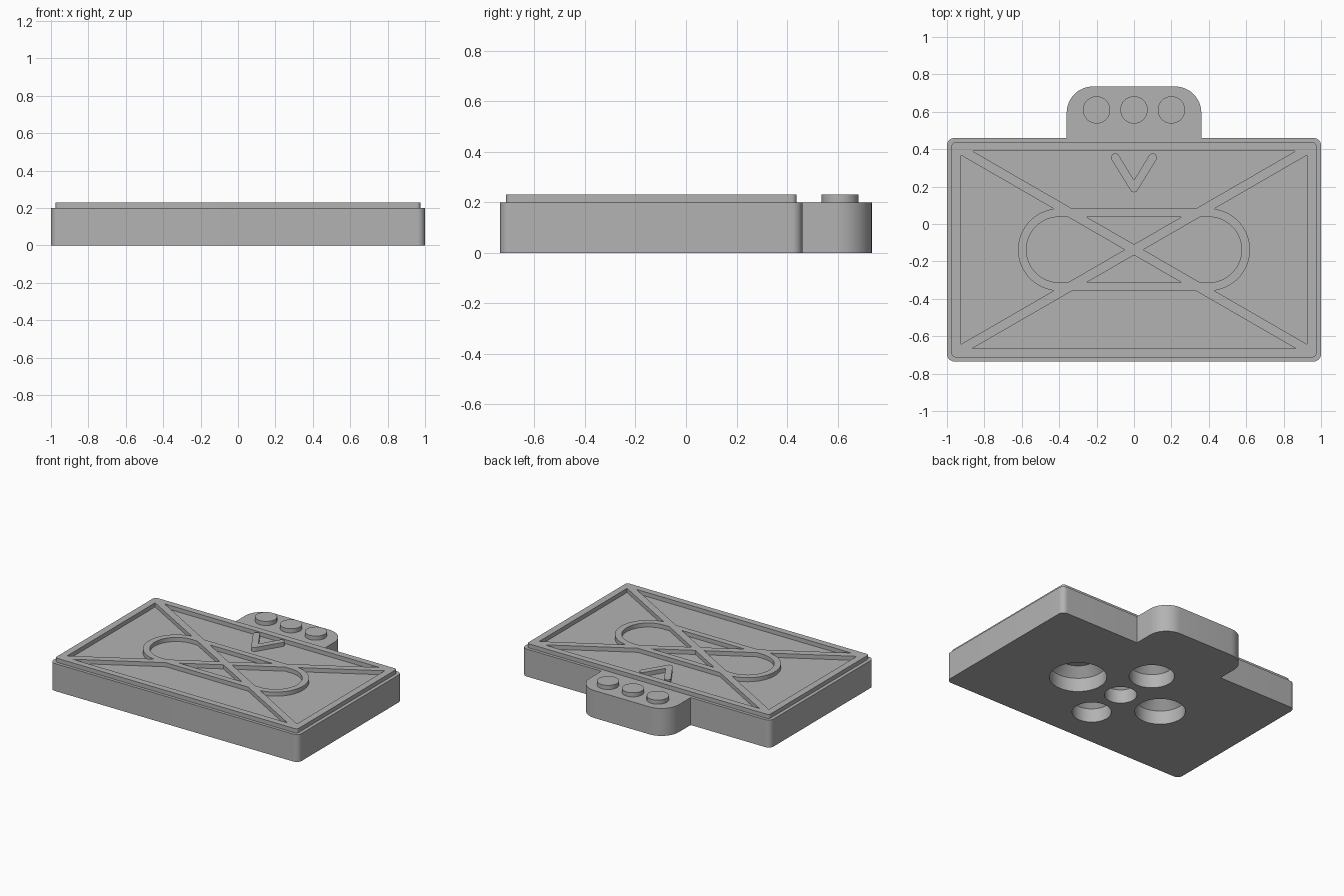
import bpy, bmesh, math
from mathutils import Vector

cube = bpy.data.objects.get("Cube")
if cube:
    bpy.data.objects.remove(cube, do_unlink=True)

grey = bpy.data.materials.new("plain grey")
grey.use_nodes = True
grey.diffuse_color = (0.45, 0.45, 0.45, 1)
grey.node_tree.nodes["Principled BSDF"].inputs["Base Color"].default_value = grey.diffuse_color

MID = -0.1375      # y of the pattern centre
TOP = 0.2          # top of the block
RIB_TOP = 0.23     # top of the raised parts


def rounded(corners, radii, seg=12):
    """Counter-clockwise outline with an arc at each convex corner."""
    out = []
    n = len(corners)
    for i, r in enumerate(radii):
        p = Vector(corners[i])
        a = (Vector(corners[i - 1]) - p).normalized()
        b = (Vector(corners[(i + 1) % n]) - p).normalized()
        if r == 0:
            out.append(p)
            continue
        half = a.angle(b) / 2
        centre = p + (a + b).normalized() * r / math.sin(half)
        start = p + a * r / math.tan(half) - centre
        turn = math.pi - 2 * half
        for k in range(seg + 1):
            t = turn * k / seg
            c, s = math.cos(t), math.sin(t)
            out.append(centre + Vector((start.x * c - start.y * s,
                                        start.x * s + start.y * c)))
    return out


def box_outline(w, h, r, seg=12):
    pts = [(-w, MID - h), (w, MID - h), (w, MID + h), (-w, MID + h)]
    return rounded(pts, [r] * 4, seg)


def finish(name, bm):
    bmesh.ops.remove_doubles(bm, verts=bm.verts, dist=1e-5)
    bmesh.ops.recalc_face_normals(bm, faces=bm.faces)
    mesh = bpy.data.meshes.new(name)
    bm.to_mesh(mesh)
    bm.free()
    mesh.materials.append(grey)
    obj = bpy.data.objects.new(name, mesh)
    bpy.context.collection.objects.link(obj)
    return obj


def prism(name, outline, z0, z1):
    bm = bmesh.new()
    low = [bm.verts.new((p[0], p[1], z0)) for p in outline]
    high = [bm.verts.new((p[0], p[1], z1)) for p in outline]
    bm.faces.new(low[::-1])
    bm.faces.new(high)
    for i in range(len(low)):
        bm.faces.new((low[i - 1], low[i], high[i], high[i - 1]))
    return finish(name, bm)


def ring(name, outer, inner, z0, z1):
    bm = bmesh.new()
    loops = [[bm.verts.new((p.x, p.y, z)) for p in pts]
             for pts, z in ((outer, z0), (outer, z1), (inner, z1), (inner, z0))]
    for j in range(4):
        a, b = loops[j], loops[(j + 1) % 4]
        for i in range(len(a)):
            bm.faces.new((a[i - 1], a[i], b[i], b[i - 1]))
    return finish(name, bm)


def bar(name, a, b, half, round_ends=False):
    """Straight rib from a to b, with square or round ends."""
    a, b = Vector(a), Vector(b)
    d = (b - a).normalized() * half
    s = Vector((-d.y, d.x))
    if round_ends:
        a, b = a - d, b + d
    pts = [a - s, b - s, b + s, a + s]
    if round_ends:
        pts = rounded(pts, [half * 0.999] * 4, 8)
    return prism(name, pts, TOP, RIB_TOP)


def combine(obj, other, operation):
    mod = obj.modifiers.new("combine", 'BOOLEAN')
    mod.operation = operation
    mod.solver = 'EXACT'
    mod.object = other
    bpy.context.view_layer.objects.active = obj
    bpy.ops.object.modifier_apply(modifier=mod.name)
    bpy.data.objects.remove(other, do_unlink=True)


def circle(x, y, r, seg=48):
    return [(x + r * math.cos(2 * math.pi * i / seg),
             y + r * math.sin(2 * math.pi * i / seg)) for i in range(seg)]


# Block with a rounded tab at the back
half_outline = [(1, -0.735), (1, 0.46), (0.36, 0.46), (0.36, 0.735)]
block_outline = half_outline + [(-x, y) for x, y in reversed(half_outline)]
radii = [0.04, 0.04, 0, 0.14]
block = prism("block", rounded(block_outline, radii + radii[::-1]), 0, TOP)

# Round pockets underneath, with tapered ceilings
pockets = [(0, 0, 0.107), (0.367, 0, 0.19), (-0.34, 0, 0.167),
           (0, 0.32, 0.15), (0, -0.297, 0.13)]
for x, dy, r in pockets:
    bm = bmesh.new()
    levels = [[bm.verts.new((px, py, z)) for px, py in circle(x, MID + dy, rr)]
              for z, rr in ((-0.05, r), (0.1, r), (0.16, r - 0.06))]
    bm.faces.new(levels[0][::-1])
    bm.faces.new(levels[2])
    for a, b in zip(levels, levels[1:]):
        for i in range(len(a)):
            bm.faces.new((a[i - 1], a[i], b[i], b[i - 1]))
    combine(block, finish("pocket_cutter", bm), 'DIFFERENCE')

# Raised border, loop and crossing ribs
ribs = ring("raised_ribs", box_outline(0.975, 0.575, 0.02), box_outline(0.925, 0.528, 0.001),
            TOP, RIB_TOP)
loop = ring("loop_rib", box_outline(0.62, 0.22, 0.2199, 24), box_outline(0.575, 0.175, 0.1749, 24),
            TOP, RIB_TOP)
combine(ribs, loop, 'UNION')
for side in (1, -1):
    rib = bar("cross_rib", (-0.95, MID - side * 0.5485), (0.95, MID + side * 0.5485), 0.025)
    combine(ribs, rib, 'UNION')

# Raised pointer mark
pointer = bar("pointer_mark", (-0.1, 0.355), (0, 0.192), 0.0225, True)
combine(pointer, bar("pointer_arm", (0.1, 0.355), (0, 0.192), 0.0225, True), 'UNION')

# Three round studs on the tab
studs = [prism("tab_stud", circle(x, 0.61, 0.073), TOP, RIB_TOP) for x in (-0.2, 0, 0.2)]

# Smooth the curved walls and keep the edges sharp
for obj in [block, ribs, pointer] + studs:
    bpy.ops.object.select_all(action='DESELECT')
    obj.select_set(True)
    bpy.context.view_layer.objects.active = obj
    bpy.ops.object.shade_smooth_by_angle(angle=math.radians(30))
